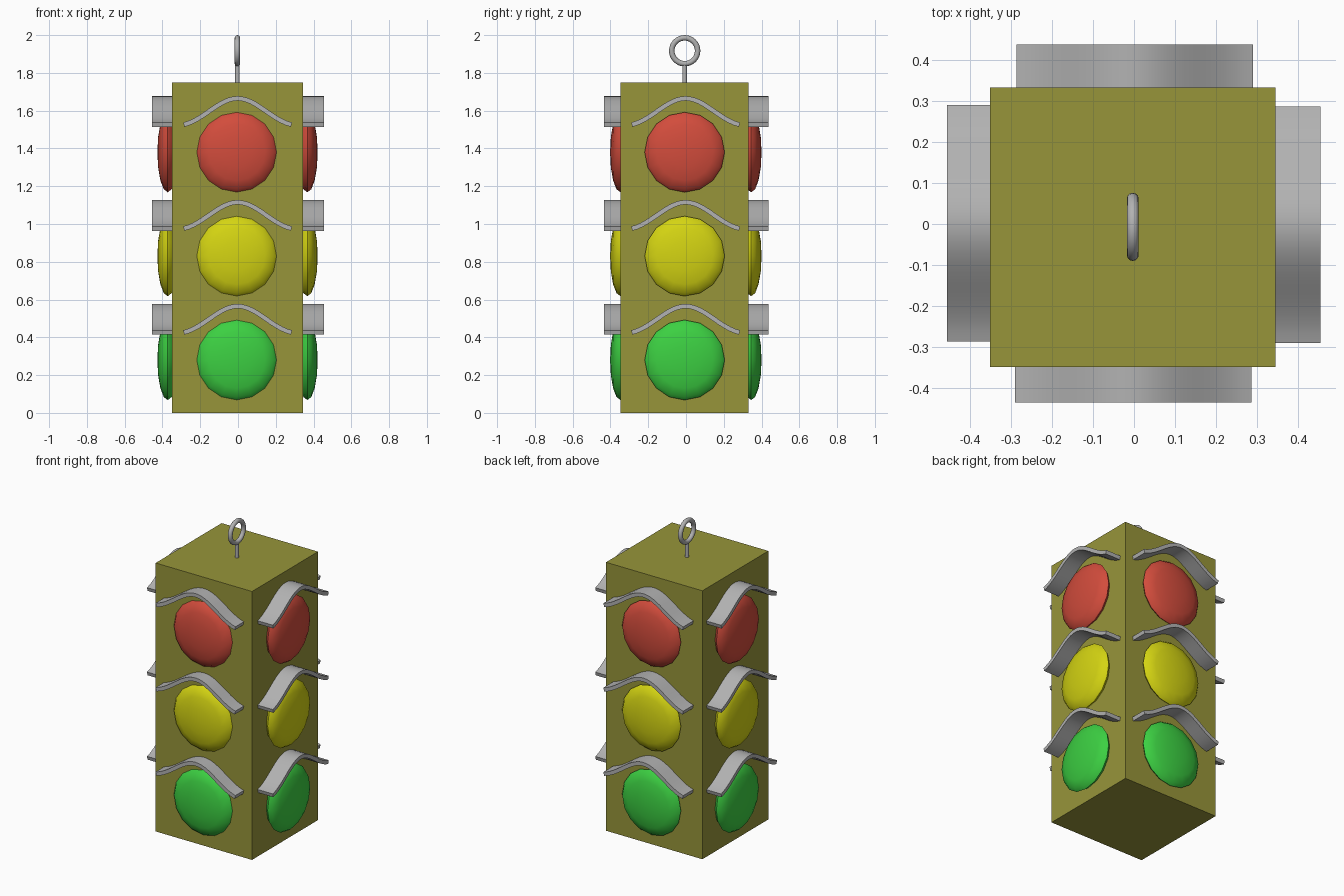
import bpy, bmesh
from math import pi, cos, radians
from mathutils import Matrix, Vector

cube = bpy.data.objects.get("Cube")
if cube:
    bpy.data.objects.remove(cube, do_unlink=True)


def material(name, rgb):
    linear = [((c / 255 + 0.055) / 1.055) ** 2.4 for c in rgb] + [1]
    mat = bpy.data.materials.new(name)
    mat.use_nodes = True
    mat.diffuse_color = linear
    mat.node_tree.nodes["Principled BSDF"].inputs["Base Color"].default_value = linear
    return mat


olive = material("olive paint", (151, 149, 58))
grey = material("grey metal", (178, 178, 178))
lens_mats = {
    "green": material("green glass", (60, 208, 66)),
    "yellow": material("yellow glass", (212, 212, 18)),
    "red": material("red glass", (210, 76, 60)),
}


def finish(obj, name, mat, smooth=None):
    obj.name = name
    obj.data.materials.append(mat)
    if smooth:
        bpy.ops.object.select_all(action='DESELECT')
        obj.select_set(True)
        bpy.context.view_layer.objects.active = obj
        bpy.ops.object.shade_smooth_by_angle(angle=radians(smooth))
    return obj


def from_bmesh(bm, name, mat, smooth):
    bmesh.ops.recalc_face_normals(bm, faces=bm.faces)
    mesh = bpy.data.meshes.new(name)
    bm.to_mesh(mesh)
    bm.free()
    obj = bpy.data.objects.new(name, mesh)
    bpy.context.collection.objects.link(obj)
    return finish(obj, name, mat, smooth)


def lens(name, mat, turn, reach, z):
    """Flattened sphere with its pole facing out of the housing."""
    bm = bmesh.new()
    bmesh.ops.create_uvsphere(bm, u_segments=16, v_segments=8, radius=1)
    place = (turn @ Matrix.Translation((-0.007, 0.055 - reach, z))
             @ Matrix.Diagonal((0.212, 0.055, 0.212, 1)) @ Matrix.Rotation(pi / 2, 4, 'X'))
    bm.transform(place)
    from_bmesh(bm, name, mat, 35)


def arch(x):
    t = abs(x) / 0.29
    return 0.14 * (0.35 * (1 + cos(pi * t)) + 0.3 * cos(pi * t / 2))


def visor(name, turn, reach, z):
    """Bell-shaped strip of even thickness, extruded out of the housing."""
    steps, thick = 24, 0.024
    top, under = [], []
    for i in range(steps + 1):
        x = 0.288 * (2 * i / steps - 1)
        slope = (arch(x + 0.001) - arch(x - 0.001)) / 0.002
        normal = Vector((-slope, 0, 1)).normalized()
        p = Vector((x - 0.002, -0.3, z + arch(x)))
        top.append(p)
        under.append(p - normal * thick)
    bm = bmesh.new()
    upper = [bm.verts.new(p) for p in top]
    lower = [bm.verts.new(p) for p in under]
    faces = [bm.faces.new((upper[i], upper[i + 1], lower[i + 1], lower[i]))
             for i in range(steps)]
    out = bmesh.ops.extrude_face_region(bm, geom=faces, use_keep_orig=True)
    moved = [v for v in out["geom"] if isinstance(v, bmesh.types.BMVert)]
    bmesh.ops.translate(bm, verts=moved, vec=(0, 0.3 - reach, 0))
    bm.transform(turn)
    from_bmesh(bm, name, grey, 35)


# Housing
bpy.ops.mesh.primitive_cube_add(size=1, location=(-0.003, -0.008, 0.875))
housing = bpy.context.object
housing.scale = (0.695, 0.68, 1.75)
finish(housing, "housing", olive)

# Lenses and visors on each side: (name, quarter turns, lens reach, visor reach)
sides = [("front", 0, 0.402, 0.435), ("left", 1, 0.422, 0.454),
         ("back", 2, 0.400, 0.437), ("right", 3, 0.427, 0.456)]
for side, quarter, lens_reach, visor_reach in sides:
    turn = Matrix.Rotation(quarter * pi / 2, 4, 'Z')
    for row, (colour, mat) in enumerate(lens_mats.items()):
        z = 0.28 + 0.55 * row
        lens(f"{side}_{colour}_lens", mat, turn, lens_reach, z)
        visor(f"{side}_{colour}_visor", turn, visor_reach, z + 0.157)

# Hanging stem and ring
bpy.ops.mesh.primitive_cylinder_add(vertices=16, radius=0.012, depth=0.12,
                                    location=(-0.003, -0.007, 1.785))
finish(bpy.context.object, "hanging_stem", grey, 40)
bpy.ops.mesh.primitive_torus_add(major_segments=32, minor_segments=12,
                                 major_radius=0.0685, minor_radius=0.0145,
                                 location=(-0.003, -0.007, 1.917),
                                 rotation=(0, pi / 2, 0))
finish(bpy.context.object, "hanging_ring", grey, 40)
